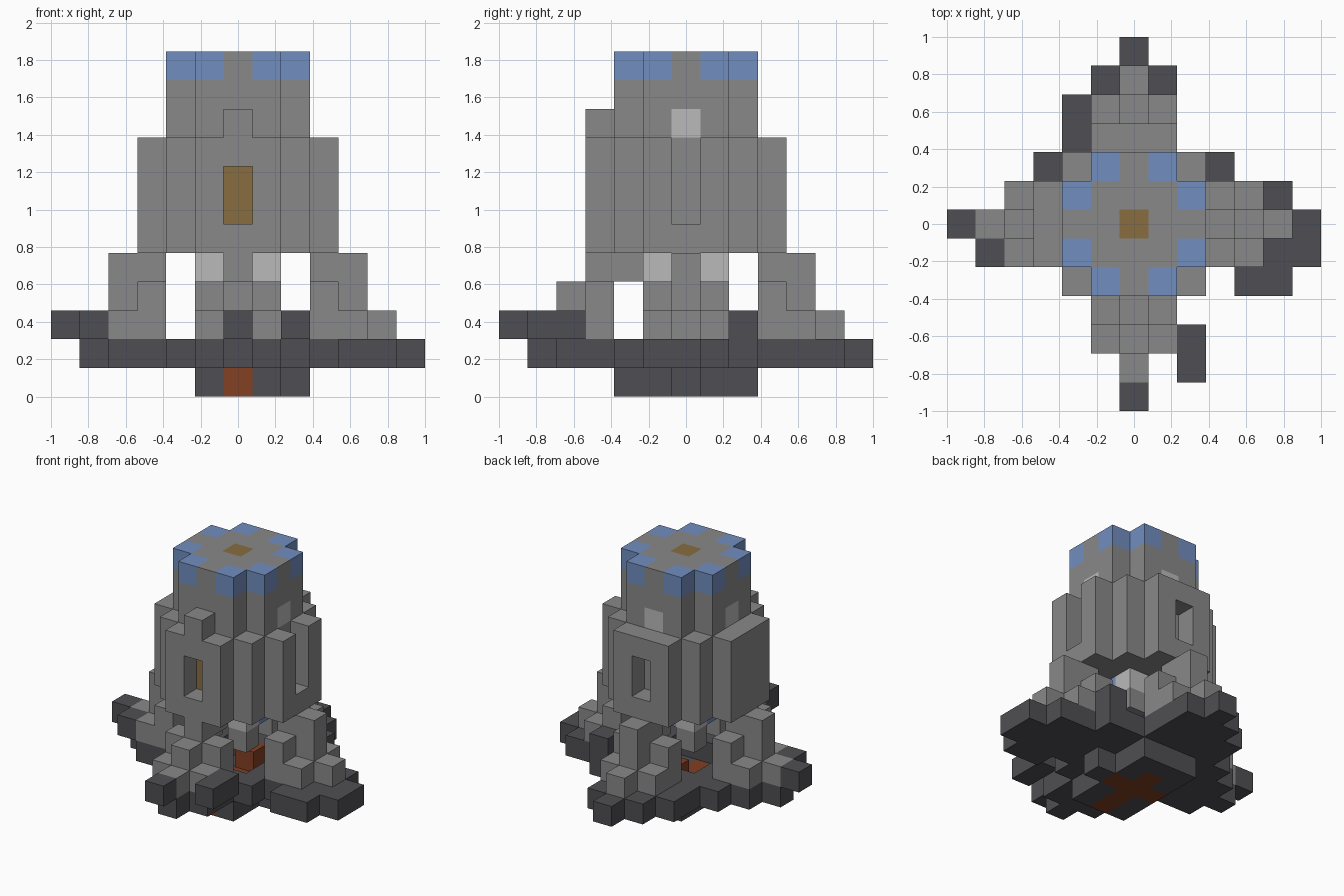
import bpy
import bmesh
from mathutils import Vector

cube = bpy.data.objects.get("Cube")
if cube:
    bpy.data.objects.remove(cube, do_unlink=True)

U = 2 / 13  # block size

COLOURS = {
    "hull grey": (0.25, 0.25, 0.25),
    "light grey": (0.49, 0.49, 0.49),
    "dark rock": (0.078, 0.076, 0.084),
    "trim blue": (0.165, 0.27, 0.52),
    "hatch tan": (0.25, 0.155, 0.053),
    "flame orange": (0.23, 0.05, 0.016),
}


def make_material(name, rgb):
    mat = bpy.data.materials.new(name)
    mat.use_nodes = True
    mat.diffuse_color = (*rgb, 1)
    bsdf = mat.node_tree.nodes["Principled BSDF"]
    bsdf.inputs["Base Color"].default_value = (*rgb, 1)
    bsdf.inputs["Roughness"].default_value = 0.9
    return mat


MATS = {n: make_material(n, c) for n, c in COLOURS.items()}
cells = {}   # block position -> part name
parts = {}   # part name -> colour name


def fill(part, colour, xs, ys, zs):
    """Fill an inclusive range of blocks; later fills replace earlier ones."""
    parts[part] = colour
    for x in range(xs[0], xs[1] + 1):
        for y in range(ys[0], ys[1] + 1):
            for z in range(zs[0], zs[1] + 1):
                cells[x, y, z] = part


def carve(xs, ys, zs):
    for x in range(xs[0], xs[1] + 1):
        for y in range(ys[0], ys[1] + 1):
            for z in range(zs[0], zs[1] + 1):
                cells.pop((x, y, z), None)


def octagon(part, colour, r, zs):
    """Round block tower: a square with its corners stepped off."""
    fill(part, colour, (-r, r), (-1, 1), zs)
    fill(part, colour, (-1, 1), (-r, r), zs)
    fill(part, colour, (-2 if r > 2 else -1, 2 if r > 2 else 1), (-2, 2), zs)


# Scorched lower pit and its embers
fill("pit_floor", "dark rock", (-1, 1), (-2, 2), (0, 0))
fill("pit_floor", "dark rock", (2, 2), (0, 0), (0, 0))
fill("embers", "flame orange", (-1, 1), (0, 0), (0, 0))
fill("embers", "flame orange", (0, 0), (-2, 1), (0, 0))

# Ground slab: half width of each row, then loose rocks
rows = {-5: (0, 0), -4: (-1, 1), -3: (-1, 1), -2: (-2, 2), -1: (-4, 6), 0: (-5, 6),
        1: (-4, 5), 2: (-3, 3), 3: (-2, 1), 4: (-2, 1), 5: (-1, 1), 6: (0, 0)}
for y, xs in rows.items():
    fill("ground_slab", "dark rock", xs, (y, y), (1, 1))
fill("ground_slab", "dark rock", (4, 5), (-2, -2), (1, 1))
carve((-1, 1), (-1, 1), (1, 1))
fill("embers", "flame orange", (0, 0), (1, 1), (1, 1))
for xs, ys in (((0, 0), (-6, -6)), ((2, 2), (-5, -4)), ((-6, -6), (0, 0)),
               ((-5, -5), (-1, -1)), ((3, 3), (2, 2))):
    fill("raised_rocks", "dark rock", xs, ys, (2, 2))


def leg(part, dx, dy):
    """Stepped landing leg pointing along (dx, dy)."""
    for out, side, top in ((3, 0, 4), (4, 0, 4), (5, 0, 2), (3, 1, 3), (4, 1, 2)):
        for s in (-side, side):
            x, y = out * dx + s * dy, out * dy + s * dx
            fill(part, "hull grey", (x, x), (y, y), (2, top))


leg("left_leg", 1, 0)
leg("right_leg", -1, 0)
leg("back_leg", 0, 1)
leg("front_leg", 0, -1)
carve((0, 0), (-4, -4), (4, 4))
fill("front_leg", "hull grey", (0, 0), (-2, -2), (4, 4))

# Engine cluster under the tower
fill("engine_core", "trim blue", (-1, 1), (-1, 1), (4, 4))
for x in (-1, 1):
    for y in (-1, 1):
        fill("engine_collars", "light grey", (x, x), (y, y), (4, 4))
        fill("engine_nozzles", "hull grey", (x, x), (y, y), (3, 3))

# Main body with window openings on each side
octagon("main_body", "hull grey", 3, (5, 8))
for y in (-3, 3):
    carve((0, 0), (y, y), (6, 7))
carve((3, 3), (0, 0), (6, 8))
fill("door", "hatch tan", (0, 0), (-2, -2), (6, 7))
fill("door_lamp", "hull grey", (0, 0), (-3, -3), (9, 9))

# Upper tower, portholes, blue battlements and roof hatch
octagon("upper_tower", "hull grey", 2, (9, 11))
for x, y in ((2, 0), (-2, 0), (0, 2)):
    fill("portholes", "light grey", (x, x), (y, y), (9, 9))
for a in (-1, 1):
    for b in (-2, 2):
        fill("blue_trim", "trim blue", (a, a), (b, b), (11, 11))
        fill("blue_trim", "trim blue", (b, b), (a, a), (11, 11))
fill("roof_hatch", "hatch tan", (0, 0), (0, 0), (11, 11))


def build(part, colour):
    """Make a mesh from the exposed sides of a part's blocks."""
    bm = bmesh.new()
    for pos in [p for p, n in cells.items() if n == part]:
        for axis in range(3):
            for sign in (-1, 1):
                n = Vector((0, 0, 0))
                n[axis] = sign
                if tuple(int(c) for c in Vector(pos) + n) in cells:
                    continue
                a = Vector((0, 0, 0))
                a[(axis + 1) % 3] = 0.5
                b = n.cross(a)
                mid = Vector(pos) + n / 2 + Vector((0, 0, 0.5))
                quad = (mid - a - b, mid + a - b, mid + a + b, mid - a + b)
                bm.faces.new([bm.verts.new(v * U) for v in quad])
    bmesh.ops.remove_doubles(bm, verts=bm.verts, dist=0.001)
    mesh = bpy.data.meshes.new(part)
    bm.to_mesh(mesh)
    bm.free()
    mesh.materials.append(MATS[colour])
    bpy.context.collection.objects.link(bpy.data.objects.new(part, mesh))


for part, colour in parts.items():
    build(part, colour)
